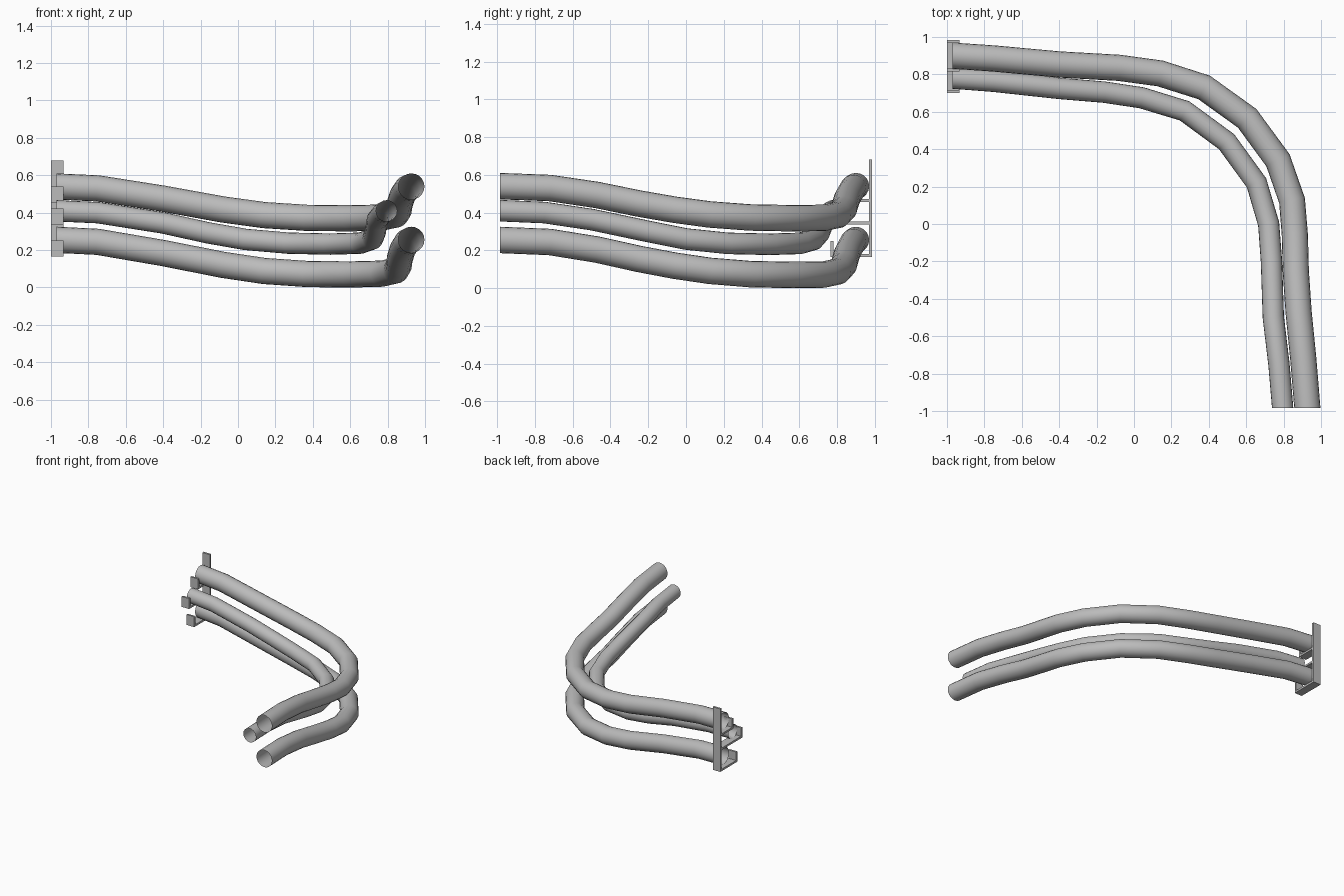
import bpy, bmesh, math
from mathutils import Vector

cube = bpy.data.objects.get("Cube")
if cube:
    bpy.data.objects.remove(cube, do_unlink=True)

metal = bpy.data.materials.new("grey metal")
GREY = (0.5, 0.5, 0.5, 1)
metal.diffuse_color = GREY
metal.use_nodes = True
metal.node_tree.nodes["Principled BSDF"].inputs["Base Color"].default_value = GREY


def finish(bm, name, smooth):
    mesh = bpy.data.meshes.new(name)
    bm.to_mesh(mesh)
    bm.free()
    mesh.materials.append(metal)
    obj = bpy.data.objects.new(name, mesh)
    bpy.context.collection.objects.link(obj)
    if smooth:
        mesh.shade_smooth()
    return obj


def tube(name, path, radius, sides=20):
    """Open pipe swept along a path that leaves along -x and -y."""
    pts = [Vector(p) for p in path]
    bm = bmesh.new()
    rings = []
    for i, p in enumerate(pts):
        if i == 0:
            t = Vector((1, 0, 0))
        elif i == len(pts) - 1:
            t = Vector((0, -1, 0))
        else:
            t = ((p - pts[i - 1]).normalized() + (pts[i + 1] - p).normalized()).normalized()
        side = t.cross(Vector((0, 0, 1))).normalized()
        up = side.cross(t)
        angles = [math.tau * k / sides for k in range(sides)]
        rings.append([bm.verts.new(p + radius * (side * math.cos(a) + up * math.sin(a)))
                      for a in angles])
    for a, b in zip(rings, rings[1:]):
        for k in range(sides):
            n = (k + 1) % sides
            bm.faces.new((a[k], a[n], b[n], b[k]))
    bmesh.ops.recalc_face_normals(bm, faces=bm.faces)
    return finish(bm, name, True)


def box(name, lo, hi):
    bm = bmesh.new()
    bmesh.ops.create_cube(bm, size=1)
    for v in bm.verts:
        v.co = [l if c < 0 else h for c, l, h in zip(v.co, lo, hi)]
    return finish(bm, name, False)


# Pipes: two thick ones stacked, one thin one inside the bend
outer = [(-0.97, 0.9, 0.54), (-0.75, 0.885, 0.53), (-0.4, 0.853, 0.475),
         (-0.08, 0.835, 0.417), (0.14, 0.805, 0.387), (0.375, 0.73, 0.372),
         (0.605, 0.565, 0.37), (0.77, 0.34, 0.374), (0.845, 0.125, 0.39),
         (0.86, -0.06, 0.415), (0.865, -0.25, 0.448), (0.88, -0.47, 0.493),
         (0.905, -0.72, 0.53), (0.927, -0.985, 0.54)]
inner = [(-0.97, 0.78, 0.41), (-0.75, 0.763, 0.4), (-0.4, 0.725, 0.345),
         (-0.16, 0.705, 0.292), (0.04, 0.675, 0.257), (0.27, 0.605, 0.237),
         (0.495, 0.44, 0.232), (0.655, 0.22, 0.237), (0.72, 0, 0.26),
         (0.735, -0.2, 0.3), (0.745, -0.5, 0.363), (0.775, -0.75, 0.4),
         (0.795, -0.985, 0.41)]
tube("upper_pipe", outer, 0.07)
tube("lower_pipe", [(x, y, 0.255 + (z - 0.54) * 1.09) for x, y, z in outer], 0.07)
tube("middle_pipe", inner, 0.057)

# Wall bracket: upright plate with three lipped shelves
X0, X1, T = -1.0, -0.932, 0.016
box("bracket_plate", (X0, 0.968, 0.165), (X1, 0.985, 0.68))
for name, y, z in (("lower", 0.765, 0.165), ("middle", 0.7, 0.338), ("upper", 0.815, 0.455)):
    box(name + "_shelf", (X0, y, z), (X1, 0.975, z + T))
    box(name + "_shelf_lip", (X0, y, z), (X1, y + T, z + 0.085))
